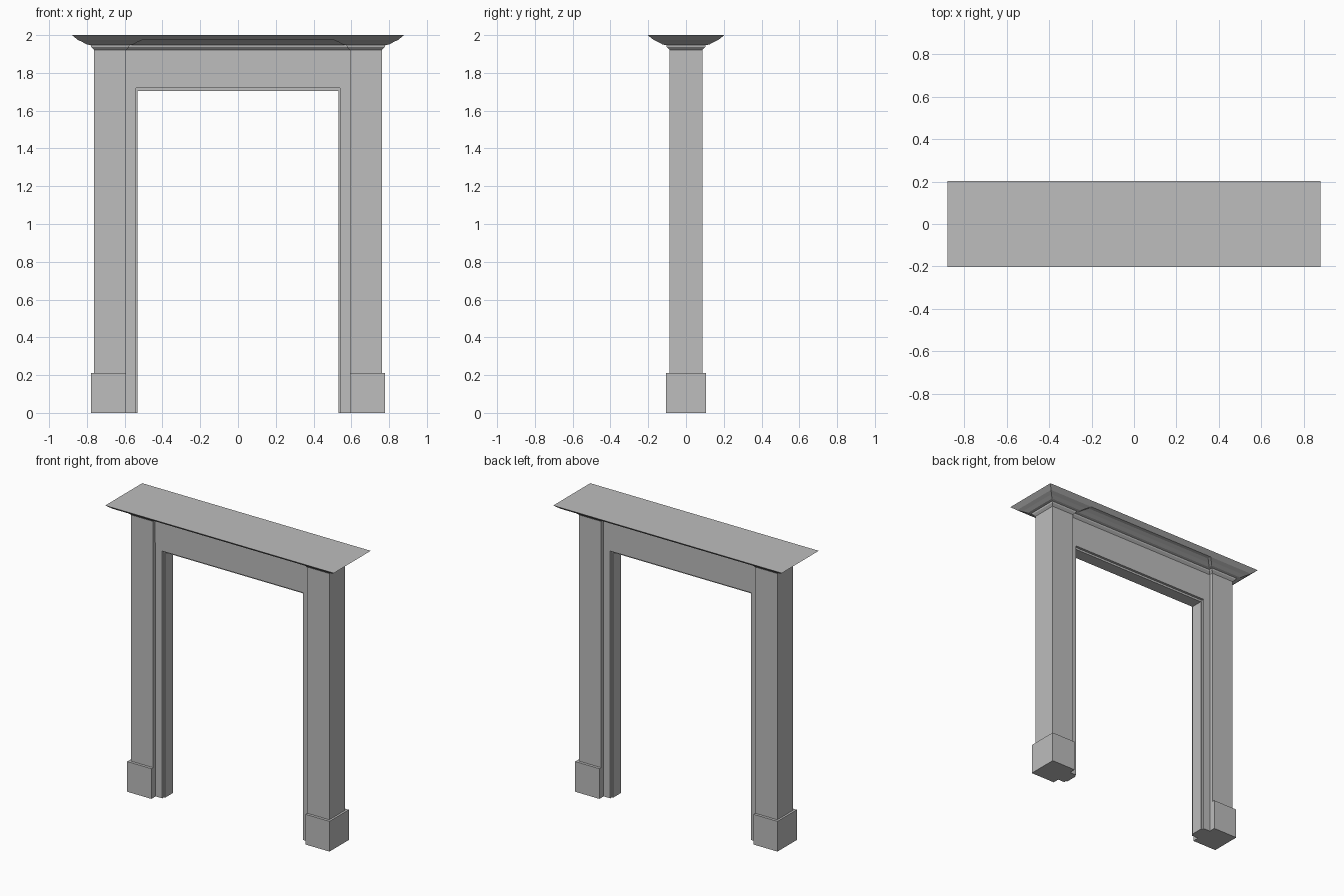
import bpy, bmesh

cube = bpy.data.objects.get("Cube")
if cube:
    bpy.data.objects.remove(cube, do_unlink=True)

# Single painted finish
paint = bpy.data.materials.new("grey_paint")
paint.use_nodes = True
GREY = (0.51, 0.51, 0.51, 1)
paint.diffuse_color = GREY
paint.node_tree.nodes["Principled BSDF"].inputs["Base Color"].default_value = GREY


def finish(name, bm):
    bmesh.ops.recalc_face_normals(bm, faces=bm.faces)
    mesh = bpy.data.meshes.new(name)
    bm.to_mesh(mesh)
    bm.free()
    mesh.materials.append(paint)
    obj = bpy.data.objects.new(name, mesh)
    bpy.context.collection.objects.link(obj)
    return obj


def stack(name, x0, x1, y0, y1, profile):
    """Rectangle lofted upward through (outward offset, height) steps."""
    bm = bmesh.new()
    rings = []
    for d, z in profile:
        corners = [(x0 - d, y0 - d), (x1 + d, y0 - d), (x1 + d, y1 + d), (x0 - d, y1 + d)]
        rings.append([bm.verts.new((x, y, z)) for x, y in corners])
    for low, high in zip(rings, rings[1:]):
        for i in range(4):
            j = (i + 1) % 4
            bm.faces.new((low[i], low[j], high[j], high[i]))
    bm.faces.new(rings[0][::-1])
    bm.faces.new(rings[-1])
    return finish(name, bm)


def portal(name, outer, outer_top, inner, inner_top, depth):
    """Door-shaped frame, extruded front to back."""
    bm = bmesh.new()
    outline = [(-outer, 0), (-outer, outer_top), (outer, outer_top), (outer, 0),
               (inner, 0), (inner, inner_top), (-inner, inner_top), (-inner, 0)]
    face = bm.faces.new([bm.verts.new((x, -depth, z)) for x, z in outline])
    ext = bmesh.ops.extrude_face_region(bm, geom=[face])
    moved = [v for v in ext["geom"] if isinstance(v, bmesh.types.BMVert)]
    bmesh.ops.translate(bm, vec=(0, 2 * depth, 0), verts=moved)
    return finish(name, bm)


INNER, OUTER, HALF = 0.592, 0.763, 0.087
CASING = 0.06
NECK, SHELF = 1.922, 1.975
moulding = [(0, NECK), (0.015, 1.937), (0.017, 1.947), (0.036, 1.95), (0.06, 1.963), (0.085, SHELF)]

# Pilasters with plinths and flared capitals
for side, s in (("left", 1), ("right", -1)):
    x0, x1 = sorted((s * INNER, s * OUTER))
    stack(side + "_pilaster", x0, x1, -HALF, HALF, [(0, 0.21), (0, NECK)])
    stack(side + "_capital", x0, x1, -HALF, HALF, moulding)
    p0, p1 = sorted((s * INNER, s * 0.778))
    stack(side + "_plinth", p0, p1, -0.106, 0.106, [(0, 0), (0, 0.21)])

# Door casing with a slimmer stop inside it
portal("door_casing", INNER, 1.768, 0.541, 1.719, CASING)
portal("door_stop", 0.56, 1.74, 0.531, 1.705, 0.043)

# Frieze, proud of the casing at the front only
stack("frieze", -INNER, INNER, -CASING - 0.006, CASING, [(0, 1.768), (0, NECK)])
stack("frieze_cornice", -INNER, INNER, -CASING - 0.006, CASING, moulding)

# Shelf running over everything
stack("top_shelf", -OUTER, OUTER, -HALF, HALF, [(0.085, SHELF), (0.116, 2.0)])
